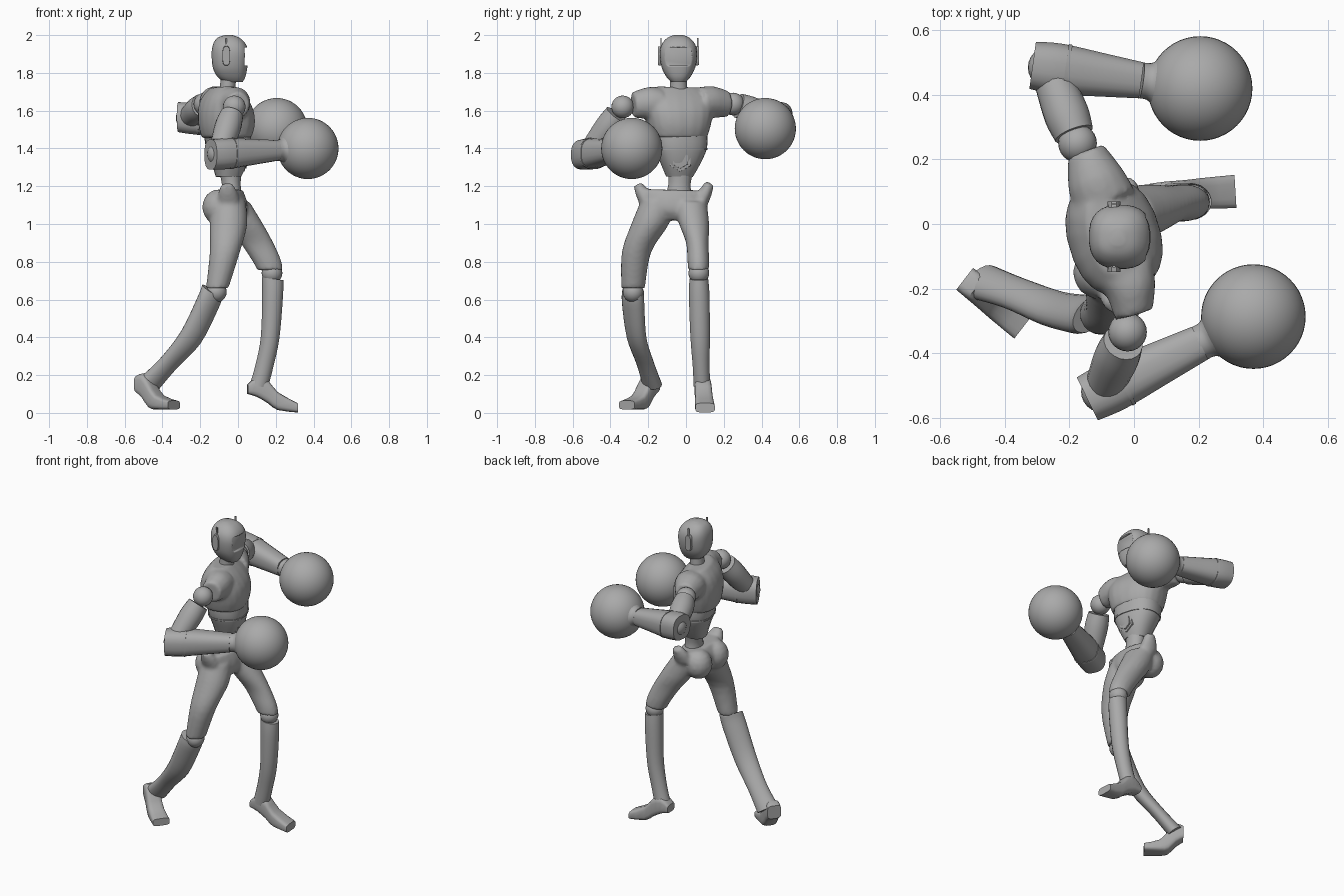
import bpy, bmesh, math
from mathutils import Vector as V

if "Cube" in bpy.data.objects:
    bpy.data.objects.remove(bpy.data.objects["Cube"])

grey = bpy.data.materials.new("plain grey")
grey.use_nodes = True
grey.diffuse_color = (0.4, 0.4, 0.4, 1)
grey.node_tree.nodes["Principled BSDF"].inputs["Base Color"].default_value = (0.4, 0.4, 0.4, 1)
YAW = math.radians(17)
FWD = V((math.cos(YAW), math.sin(YAW), 0))


def finish(name, bm, angle=40):
    bmesh.ops.recalc_face_normals(bm, faces=bm.faces)
    mesh = bpy.data.meshes.new(name)
    bm.to_mesh(mesh)
    bm.free()
    mesh.materials.append(grey)
    ob = bpy.data.objects.new(name, mesh)
    bpy.context.collection.objects.link(ob)
    bpy.ops.object.select_all(action="DESELECT")
    ob.select_set(True)
    bpy.context.view_layer.objects.active = ob
    bpy.ops.object.shade_smooth_by_angle(angle=math.radians(angle))
    return ob


def spline(rows, steps):
    """Catmull-Rom through rows of numbers."""
    rows = [V(r) for r in rows]
    out = []
    for i in range(len(rows) - 1):
        p0, p1, p2, p3 = rows[max(i - 1, 0)], rows[i], rows[i + 1], rows[min(i + 2, len(rows) - 1)]
        for k in range(steps):
            t = k / steps
            out.append(p1 + (p2 - p0) * (t / 2) + (p0 * 2 - p1 * 5 + p2 * 4 - p3) * (t * t / 2)
                       + (p1 * 3 - p0 - p2 * 3 + p3) * (t ** 3 / 2))
    return out + [rows[-1]]


def loft(bm, rows, u=None, v=None, n=20, power=2.0, steps=4):
    """Closed tube; each row is x, y, z, radius along u, radius along v."""
    axis = (V(rows[-1][:3]) - V(rows[0][:3])).normalized()
    if u is None:
        u = V((1, 0, 0)) if abs(axis.x) < 0.75 else V((0, 0, 1))
        u = (u - axis * u.dot(axis)).normalized()
    v = v or axis.cross(u)
    rings = []
    for r in spline(rows, steps):
        c, ring = V(r[:3]), []
        for k in range(n):
            t = math.tau * (k + 0.5) / n
            cs, sn = math.cos(t), math.sin(t)
            ring.append(bm.verts.new(c + u * (r[3] * math.copysign(abs(cs) ** (2 / power), cs))
                                     + v * (r[4] * math.copysign(abs(sn) ** (2 / power), sn))))
        rings.append(ring)
    for a, b in zip(rings, rings[1:]):
        for k in range(n):
            bm.faces.new((a[k], a[(k + 1) % n], b[(k + 1) % n], b[k]))
    bm.faces.new(rings[0])
    bm.faces.new(rings[-1])


def tube(name, rows, **kw):
    bm = bmesh.new()
    loft(bm, rows, **kw)
    return finish(name, bm)


def ball(bm, c, r, scale=(1, 1, 1), n=24):
    vs = bmesh.ops.create_uvsphere(bm, u_segments=n, v_segments=n // 2, radius=r)["verts"]
    for p in vs:
        p.co = V(c) + V([a * b for a, b in zip(p.co, scale)])


def joint(name, c, r, n=24):
    bm = bmesh.new()
    ball(bm, c, r, n=n)
    return finish(name, bm)


def box(name, lo, hi):
    bm = bmesh.new()
    for p in bmesh.ops.create_cube(bm, size=1)["verts"]:
        p.co = V([(a + b) / 2 + q * (b - a) for a, b, q in zip(lo, hi, p.co)])
    return finish(name, bm)


def blend(ob, voxel=0.011, rounds=5):
    m = ob.modifiers.new("blend", "REMESH")
    m.mode, m.voxel_size, m.use_smooth_shade = "VOXEL", voxel, True
    s = ob.modifiers.new("soften", "SMOOTH")
    s.factor, s.iterations = 0.5, rounds


# Head with recessed visor, ear pods and antennae
head = tube("head", [(-.025, -.04, 1.752, .05, .04), (-.035, -.04, 1.78, .075, .065),
                     (-.042, -.04, 1.83, .092, .09), (-.042, -.04, 1.9, .098, .1),
                     (-.045, -.04, 1.95, .088, .09), (-.05, -.04, 1.985, .06, .06),
                     (-.05, -.04, 2.0, .02, .025)], u=V((1, 0, 0)), n=28, power=2.5)
cutter = box("visor_cutter", (.035, -.11, 1.84), (.2, .03, 1.935))
cutter.hide_render = True
cutter.hide_set(True)
cutter.display_type = "WIRE"
cut = head.modifiers.new("visor", "BOOLEAN")
cut.operation, cut.object = "DIFFERENCE", cutter
for side, y in (("left", .057), ("right", -.137)):
    s = 1 if y > 0 else -1
    tube(side + "_ear_pod", [(-.062, y - .02 * s, 1.89, .022, .055), (-.062, y + .012 * s, 1.89, .02, .05)],
         u=V((1, 0, 0)), v=V((0, 0, 1)), n=12, power=3, steps=1)
    box(side + "_antenna", (-.067, y + .002, 1.9), (-.057, y + .008, 1.985))
tube("neck", [(-.055, -.04, 1.64, .05, .055), (-.055, -.04, 1.71, .042, .047),
              (-.05, -.04, 1.79, .042, .045)])

# Chest shell with shoulder sleeves
bm = bmesh.new()
loft(bm, [(-.06, -.04, 1.455, .125, .15), (-.06, -.04, 1.52, .142, .17), (-.065, -.04, 1.6, .138, .185),
          (-.075, -.04, 1.67, .105, .18), (-.08, -.04, 1.725, .055, .12)], u=FWD, power=2.4)
loft(bm, [(-.09, .07, 1.64, .1, .085), (-.12, .14, 1.645, .09, .085), (-.15, .225, 1.635, .06, .068)], n=16)
loft(bm, [(-.04, -.14, 1.64, .1, .085), (-.01, -.2, 1.64, .08, .085), (.0, -.28, 1.63, .062, .068)], n=16)
blend(finish("chest", bm))

# Abdomen, belly plate and waist
tube("abdomen", [(-.05, -.035, 1.25, .065, .07), (-.045, -.03, 1.32, .09, .105),
                 (-.05, -.028, 1.4, .112, .138), (-.055, -.03, 1.47, .118, .143)], u=FWD, power=2.4)
tube("belly_belt", [(-.05, -.028, 1.392, .115, .141), (-.05, -.028, 1.402, .116, .142)], u=FWD, power=2.4, steps=1)
for name, size, x in (("belly_frame", .068, .042), ("belly_plate", .05, .05)):
    tube(name, [(x - .05, -.03, 1.34, size, size), (x, -.03, 1.34, size * .92, size * .92)],
         u=V((-.15 * FWD.y, FWD.x, .0)).normalized(), v=V((.12, 0, 1)).normalized(), n=6, steps=1)
tube("waist", [(-.035, -.04, 1.12, .06, .08), (-.035, -.035, 1.2, .05, .06), (-.04, -.03, 1.27, .058, .065)])

# Hips and thighs blended into one shell
bm = bmesh.new()
loft(bm, [(-.05, -.07, 1.02, .07, .08), (-.05, -.07, 1.07, .1, .15), (-.05, -.068, 1.13, .095, .18),
          (-.045, -.065, 1.18, .07, .18)], u=V((1, 0, 0)))
loft(bm, [(-.05, -.15, 1.12, .09, .09), (-.05, -.19, 1.0, .1, .1), (-.07, -.262, .85, .08, .078),
          (-.11, -.28, .66, .06, .063)], u=V((1, 0, 0)), v=V((0, 1, 0)))
loft(bm, [(-.03, .02, 1.12, .09, .09), (.035, .043, 1.0, .098, .08), (.1, .06, .9, .088, .06),
          (.15, .065, .81, .078, .058), (.17, .066, .755, .068, .055)], u=V((1, 0, 0)), v=V((0, 1, 0)))
loft(bm, [(-.04, .08, 1.12, .06, .04), (-.03, .105, 1.17, .05, .035), (-.02, .125, 1.215, .03, .025)], n=12)
loft(bm, [(-.05, -.21, 1.12, .06, .04), (-.055, -.235, 1.17, .05, .035), (-.06, -.255, 1.21, .03, .025)], n=12)
for y in (.02, -.15):
    ball(bm, (-.105, y, 1.09), .085, (1, 1, 1.1), 16)
blend(finish("hips_and_thighs", bm))

# Knees and shins
joint("right_knee", (-.115, -.28, .64), .055)
joint("left_knee", (.18, .068, .74), .055)
tube("right_shin", [(-.135, -.28, .645, .062, .06), (-.16, -.28, .58, .062, .062), (-.25, -.262, .4, .06, .055),
                    (-.37, -.215, .26, .05, .05), (-.47, -.18, .155, .058, .055)], v=V((.3, .95, 0)))
tube("left_shin", [(.183, .068, .71, .058, .05), (.183, .07, .62, .056, .055), (.17, .075, .4, .05, .052),
                   (.14, .08, .25, .048, .045), (.11, .085, .14, .05, .045)], v=V((0, 1, 0)))

# Feet: rows are distance along the foot, bottom, top, half width
def foot(name, heel, toe_dir, rows):
    d = V(toe_dir).normalized()
    pts = []
    for s, low, high, w in rows:
        c = V(heel) + d * s
        pts.append((c.x, c.y, (low + high) / 2, (high - low) / 2, w))
    tube(name, pts, u=V((0, 0, 1)), v=V((-d.y, d.x, 0)), n=16, power=4, steps=2)


foot("left_foot", (.05, .085, 0), (1, .06, 0),
     [(0, .1, .15, .04), (.05, .085, .19, .044), (.11, .05, .17, .045), (.16, .015, .11, .048), (.265, .002, .052, .052)])
foot("right_foot", (-.525, -.17, 0), (.79, -.61, 0),
     [(0, .11, .195, .043), (.045, .075, .21, .045), (.09, .025, .16, .047), (.14, .018, .095, .05), (.235, .018, .065, .053)])

# Arms: shoulder ball, upper arm, elbow, forearm, cuffed glove
def arm(side, shoulder, elbow, glove, start):
    s, e, g = V(shoulder), V(elbow), V(glove)
    joint(side + "_shoulder", s, .06)
    a = s.lerp(e, start)
    tube(side + "_upper_arm", [(*a, .062, .066), (*a.lerp(e, .3), .07, .07),
                               (*a.lerp(e, .75), .062, .062), (*e, .055, .055)])
    d = (g - e).normalized()
    joint(side + "_elbow", e, .064)
    o = e - d * .05
    wrist = g - d * .185
    tube(side + "_forearm", [(*o, .08, .075), (*o.lerp(wrist, .25), .082, .08),
                             (*o.lerp(wrist, .65), .068, .068), (*wrist, .055, .057)], u=V((0, 0, 1)), power=2.6)
    band = o.lerp(wrist, .3)
    tube(side + "_forearm_band", [(*band, .084, .082), (*(band + d * .012), .082, .081)],
         u=V((0, 0, 1)), power=2.6, steps=1)
    tube(side + "_glove_cuff", [(*wrist, .056, .056), (*(wrist + d * .03), .06, .06),
                                (*(wrist + d * .065), .095, .095), (*(wrist + d * .1), .135, .135)], n=32)
    joint(side + "_glove", g, .162, 48)


arm("left", (-.175, .25, 1.635), (-.265, .485, 1.56), (.205, .42, 1.505), .12)
arm("right", (-.02, -.335, 1.62), (-.1, -.52, 1.37), (.37, -.287, 1.4), .17)
